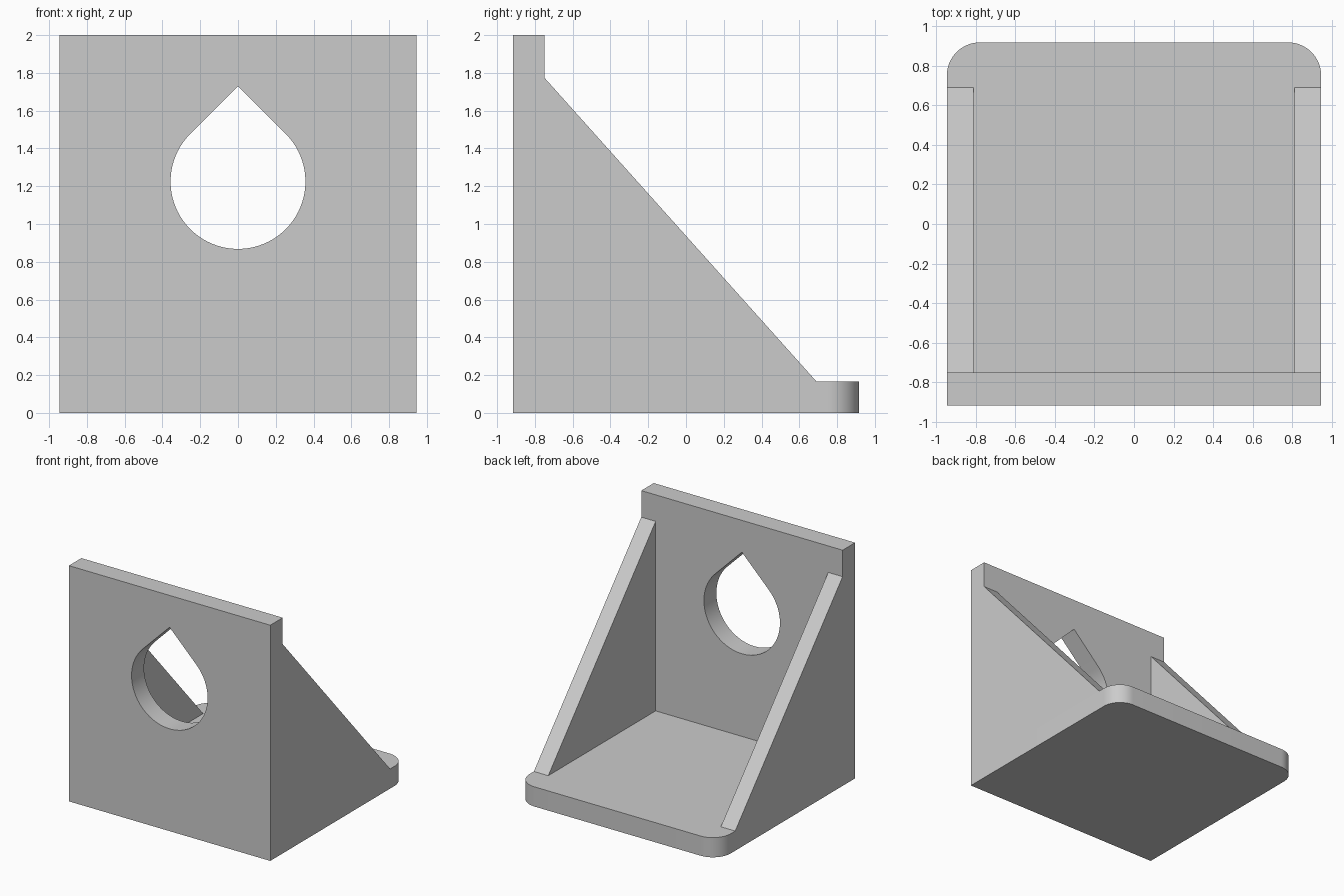
import bpy, bmesh, math
from mathutils import Vector

cube = bpy.data.objects.get("Cube")
if cube:
    bpy.data.objects.remove(cube, do_unlink=True)

grey = bpy.data.materials.new("plain grey")
grey.use_nodes = True
colour = (0.6, 0.6, 0.6, 1)
grey.diffuse_color = colour
grey.node_tree.nodes["Principled BSDF"].inputs["Base Color"].default_value = colour

HALF_X, HALF_Y, HEIGHT, THICK = 0.945, 0.917, 2.0, 0.167
RIB = 0.135
INNER_Y = THICK - HALF_Y


def arc(cx, cy, r, start, end, steps):
    angles = [math.radians(start + (end - start) * i / steps) for i in range(steps + 1)]
    return [(cx + r * math.cos(a), cy + r * math.sin(a)) for a in angles]


def prism(name, loops, place, push):
    """Fill closed outlines (later ones are holes) and extrude by push."""
    bm = bmesh.new()
    for loop in loops:
        verts = [bm.verts.new(place(u, v)) for u, v in loop]
        for a, b in zip(verts, verts[1:] + verts[:1]):
            bm.edges.new((a, b))
    bmesh.ops.triangle_fill(bm, edges=bm.edges[:], use_beauty=True)
    grown = bmesh.ops.extrude_face_region(bm, geom=bm.faces[:], use_keep_orig=True)
    moved = [g for g in grown["geom"] if isinstance(g, bmesh.types.BMVert)]
    bmesh.ops.translate(bm, verts=moved, vec=Vector(push))
    bmesh.ops.recalc_face_normals(bm, faces=bm.faces[:])
    mesh = bpy.data.meshes.new(name)
    bm.to_mesh(mesh)
    bm.free()
    mesh.materials.append(grey)
    obj = bpy.data.objects.new(name, mesh)
    bpy.context.collection.objects.link(obj)
    bpy.ops.object.select_all(action="DESELECT")
    obj.select_set(True)
    bpy.context.view_layer.objects.active = obj
    bpy.ops.object.shade_smooth_by_angle(angle=math.radians(30))
    return obj


# Upright plate with a teardrop hole
radius, centre_z = 0.357, 1.225
rectangle = [(-HALF_X, 0), (HALF_X, 0), (HALF_X, HEIGHT), (-HALF_X, HEIGHT)]
teardrop = arc(0, centre_z, radius, 45, -225, 60) + [(0, centre_z + radius * math.sqrt(2))]
prism("upright_plate", [rectangle, teardrop],
      lambda x, z: (x, -HALF_Y, z), (0, THICK, 0))

# Base plate with rounded rear corners
cx, cy = HALF_X - THICK, HALF_Y - THICK
base = ([(-HALF_X, INNER_Y), (HALF_X, INNER_Y)]
        + arc(cx, cy, THICK, 0, 90, 16) + arc(-cx, cy, THICK, 90, 180, 16))
prism("base_plate", [base], lambda x, y: (x, y, 0), (0, 0, THICK))

# Triangular side ribs
triangle = [(INNER_Y, THICK), (0.69, THICK), (INNER_Y, 1.775)]
for side, name in ((1, "left_rib"), (-1, "right_rib")):
    prism(name, [triangle], lambda y, z: (side * HALF_X, y, z), (-side * RIB, 0, 0))
